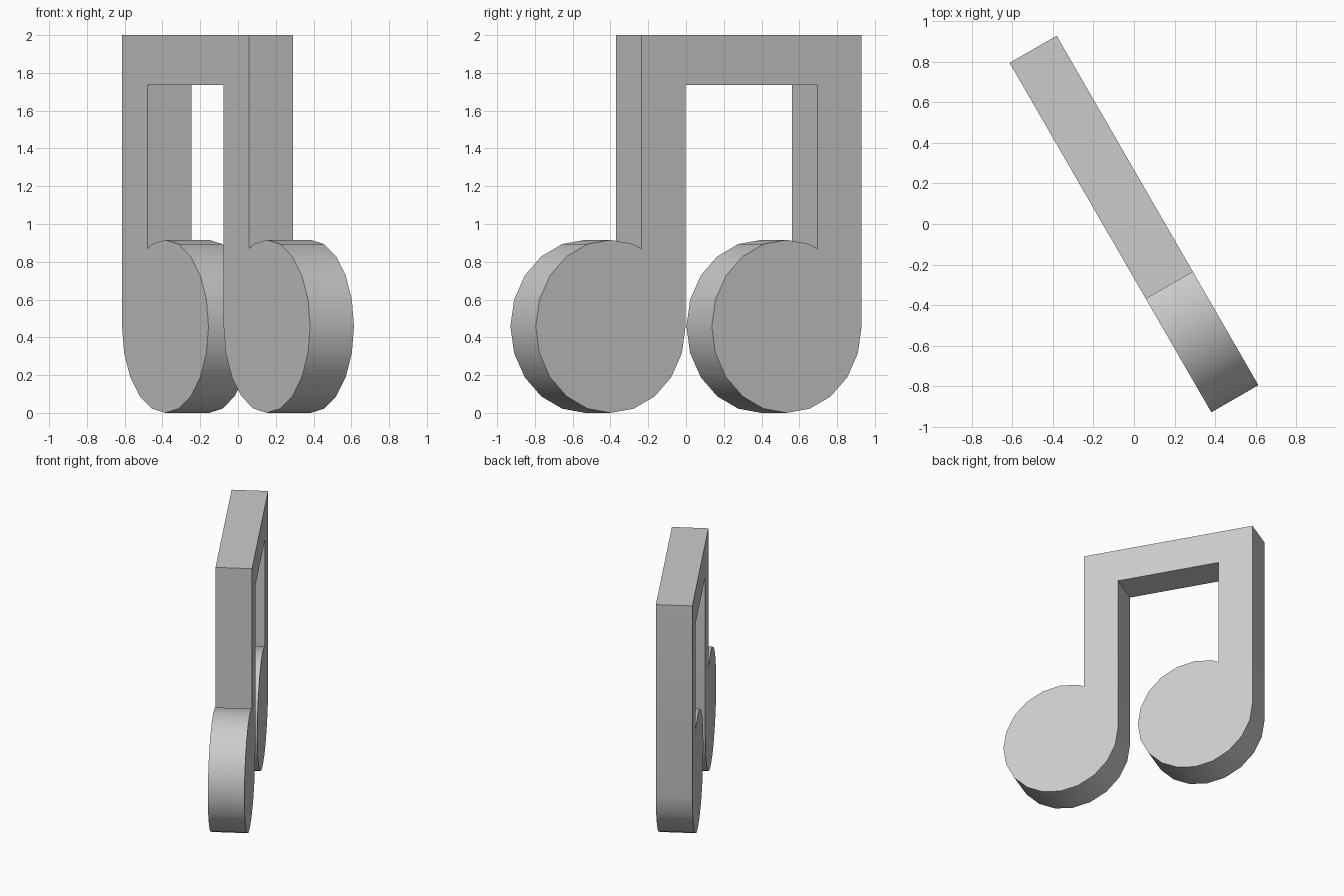
import bpy, bmesh
from math import cos, sin, radians

if "Cube" in bpy.data.objects:
    bpy.data.objects.remove(bpy.data.objects["Cube"])

HALF_T = 0.134      # half thickness of the plate
R = 0.458           # note head radius (20-sided)
HEAD_X = 0.538      # head centres at +/- this
STEM_W = 0.27
TOP, BEAM_Z = 2.0, 1.735


def head_and_stem_end(cx):
    """Round head from its outer left side to where the stem's right edge meets it."""
    pts = [(cx + R * cos(radians(a)), R + R * sin(radians(a)))
           for a in range(180, 469, 18)]
    # crossing of the stem's right edge with the last head facet
    x = cx - R + STEM_W
    p, q = pts[-1], (cx + R * cos(radians(126)), R + R * sin(radians(126)))
    t = (x - p[0]) / (q[0] - p[0])
    return pts + [(x, p[1] + t * (q[1] - p[1]))]


# Outline: outer stem, first head, beam underside, second head, top
left, right = head_and_stem_end(-HEAD_X), head_and_stem_end(HEAD_X)
outline = ([(left[0][0], TOP)] + left + [(left[-1][0], BEAM_Z), (right[0][0], BEAM_Z)]
           + right + [(right[-1][0], TOP)])

# Extrude the outline into a plate
bm = bmesh.new()
face = bm.faces.new([bm.verts.new((x, -HALF_T, z)) for x, z in outline])
ext = bmesh.ops.extrude_face_region(bm, geom=[face], use_keep_orig=True)
moved = [e for e in ext["geom"] if isinstance(e, bmesh.types.BMVert)]
bmesh.ops.translate(bm, verts=moved, vec=(0, 2 * HALF_T, 0))
bmesh.ops.recalc_face_normals(bm, faces=bm.faces[:])
mesh = bpy.data.meshes.new("music_note")
bm.to_mesh(mesh)
bm.free()

# Place the note, turned about the vertical axis
note = bpy.data.objects.new("music_note", mesh)
bpy.context.collection.objects.link(note)
note.rotation_euler.z = radians(-60)
bpy.context.view_layer.objects.active = note
note.select_set(True)
bpy.ops.object.shade_smooth_by_angle(angle=radians(30))
